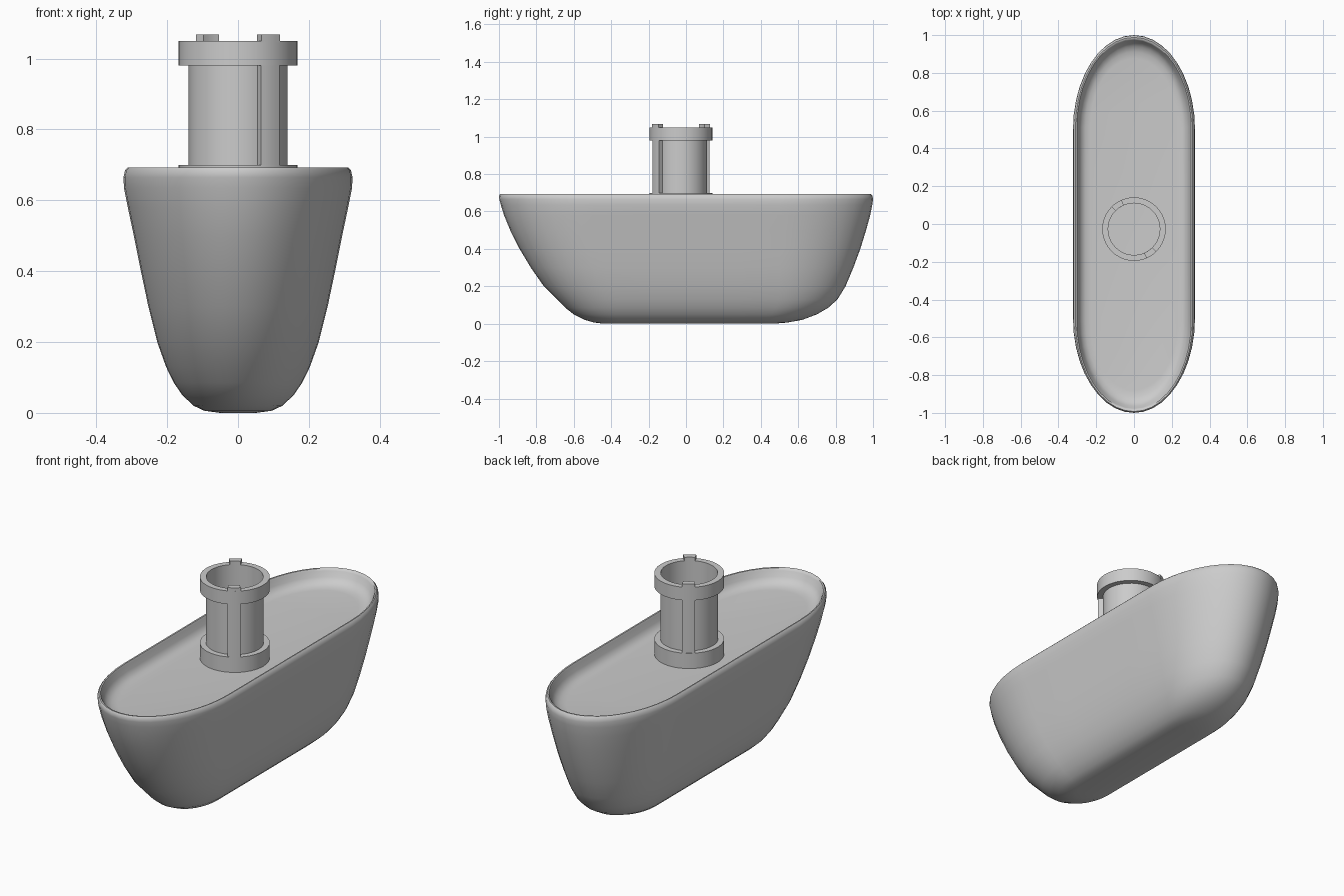
import bpy, bmesh, math

if "Cube" in bpy.data.objects:
    bpy.data.objects.remove(bpy.data.objects["Cube"])

grey = bpy.data.materials.new("light_grey")
grey.diffuse_color = (0.6, 0.6, 0.6, 1)
grey.use_nodes = True
grey.node_tree.nodes["Principled BSDF"].inputs["Base Color"].default_value = grey.diffuse_color


def finish(name, bm, angle=40):
    bmesh.ops.recalc_face_normals(bm, faces=bm.faces[:])
    me = bpy.data.meshes.new(name)
    bm.to_mesh(me)
    bm.free()
    ob = bpy.data.objects.new(name, me)
    bpy.context.collection.objects.link(ob)
    me.materials.append(grey)
    bpy.ops.object.select_all(action='DESELECT')
    ob.select_set(True)
    bpy.context.view_layer.objects.active = ob
    bpy.ops.object.shade_smooth_by_angle(angle=math.radians(angle))
    return ob


def bridge(bm, a, b):
    n = len(a)
    for i in range(n):
        bm.faces.new((a[i], a[(i + 1) % n], b[(i + 1) % n], b[i]))


# Hull and recessed deck: stacked elongated outlines (z, half width, front y, back y)
levels = [
    (0.000, 0.050, -0.44, 0.47), (0.006, 0.095, -0.49, 0.54),
    (0.020, 0.125, -0.54, 0.62), (0.050, 0.157, -0.60, 0.70),
    (0.085, 0.181, -0.645, 0.76), (0.130, 0.203, -0.69, 0.81),
    (0.200, 0.228, -0.76, 0.853), (0.300, 0.253, -0.83, 0.895),
    (0.400, 0.274, -0.89, 0.932), (0.500, 0.294, -0.94, 0.963),
    (0.580, 0.311, -0.973, 0.985), (0.635, 0.322, -0.99, 0.996),
    (0.665, 0.323, -0.998, 1.000), (0.684, 0.319, -1.000, 0.997),
    (0.693, 0.310, -0.993, 0.988), (0.692, 0.303, -0.984, 0.980),
    (0.682, 0.298, -0.977, 0.973), (0.655, 0.290, -0.964, 0.960),
    (0.635, 0.277, -0.945, 0.941), (0.623, 0.257, -0.915, 0.911),
    (0.619, 0.230, -0.880, 0.876),
]
QUARTER = 10
bm = bmesh.new()
rings = []
for z, w, yf, yb in levels:
    b = 0.5 * w / 0.323
    pts = []
    for i in range(2 * QUARTER + 1):          # rounded back end
        t = math.pi * i / (2 * QUARTER)
        pts.append((w * math.cos(t), yb - b + b * math.sin(t)))
    for k in (1, 2, 3):                       # straight left side
        pts.append((-w, (yb - b) + (yf + b - yb + b) * k / 4))
    for i in range(2 * QUARTER + 1):          # rounded front end
        t = math.pi + math.pi * i / (2 * QUARTER)
        pts.append((w * math.cos(t), yf + b + b * math.sin(t)))
    for k in (1, 2, 3):                       # straight right side
        pts.append((w, (yf + b) + (yb - b - yf - b) * k / 4))
    rings.append([bm.verts.new((x, y, z)) for x, y in pts])
for a, b in zip(rings, rings[1:]):
    bridge(bm, a, b)
bm.faces.new(rings[0])
bm.faces.new(rings[-1])
finish("hull", bm, 50)

# Hollow tower with a collar at each end
CY, SEG = -0.027, 40
RI, RB, RO = 0.137, 0.139, 0.168
profile = [(RI, 0.61), (RO, 0.61), (RO, 0.70), (RB, 0.70), (RB, 0.98),
           (RO, 0.98), (RO, 1.05), (RI, 1.05)]
bm = bmesh.new()
loops = []
for r, z in profile:
    loops.append([bm.verts.new((r * math.cos(2 * math.pi * i / SEG),
                                CY + r * math.sin(2 * math.pi * i / SEG), z))
                  for i in range(SEG)])
for i in range(len(loops)):
    bridge(bm, loops[i], loops[(i + 1) % len(loops)])
finish("tower", bm, 30)


def arc_block(name, angle, half, r0, r1, z0, z1, n=4):
    bm = bmesh.new()
    cols = []
    for i in range(n + 1):
        t = angle - half + 2 * half * i / n
        cols.append([bm.verts.new((r * math.cos(t), CY + r * math.sin(t), z))
                     for r, z in ((r0, z0), (r1, z0), (r1, z1), (r0, z1))])
    for a, b in zip(cols, cols[1:]):
        bridge(bm, a, b)
    bm.faces.new(cols[0])
    bm.faces.new(cols[-1])
    finish(name, bm, 30)


# Opposite vertical ribs with locking tabs above them
for side, deg in (("front", -56), ("back", 124)):
    a = math.radians(deg)
    arc_block("rib_" + side, a, 0.19, RI + 0.001, 0.165, 0.69, 0.99)
    arc_block("tab_" + side, a, 0.19, RI, RO, 1.045, 1.068)
